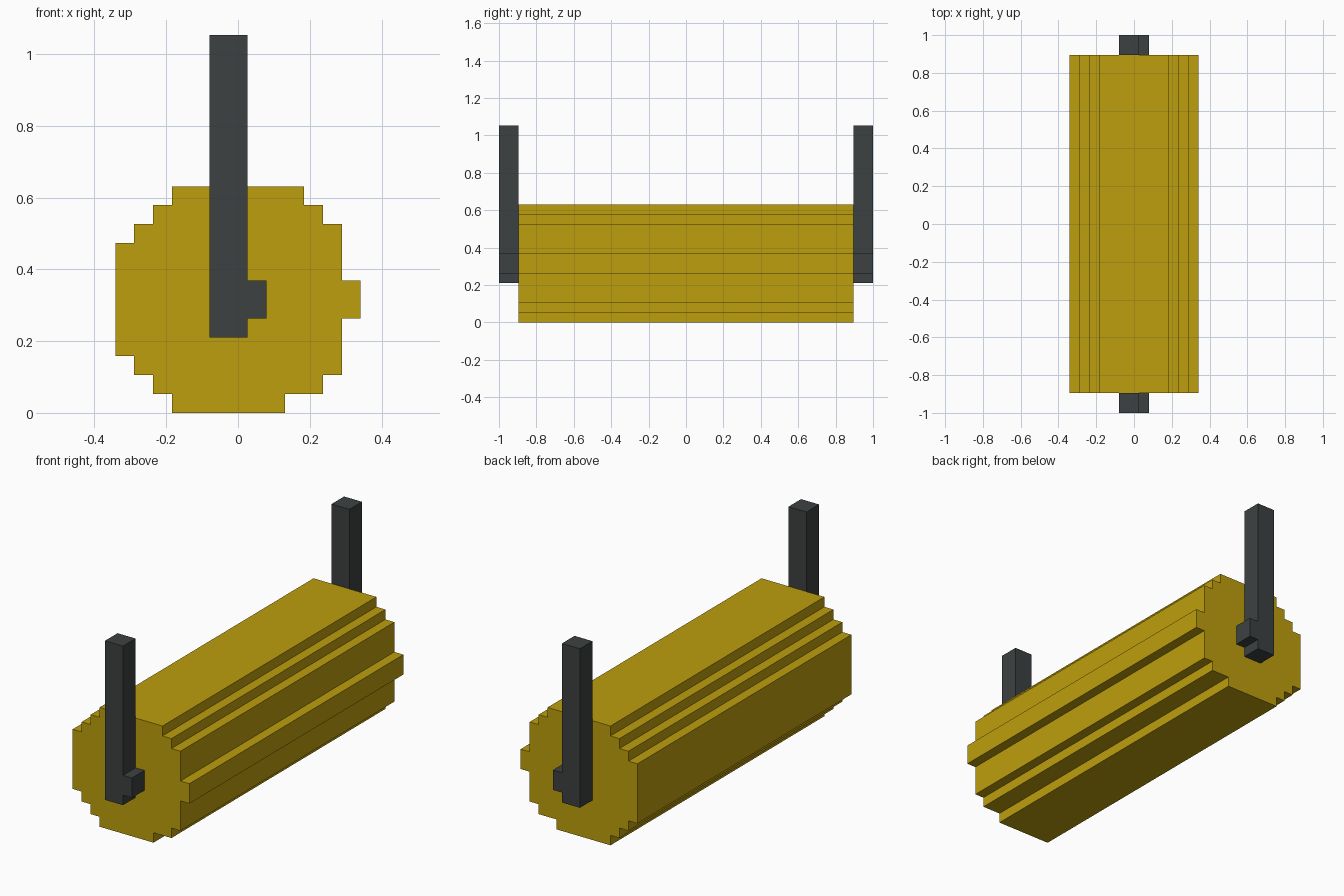
import bpy, bmesh

if "Cube" in bpy.data.objects:
    bpy.data.objects.remove(bpy.data.objects["Cube"])

U = 2 / 38  # one stepped block unit


def material(name, rgb):
    m = bpy.data.materials.new(name)
    m.diffuse_color = (*rgb, 1)
    m.use_nodes = True
    m.node_tree.nodes["Principled BSDF"].inputs["Base Color"].default_value = m.diffuse_color
    return m


def extrude_profile(name, profile, y0, y1, mat):
    """Extrude an (x, z) outline, given in block units, along y."""
    bm = bmesh.new()
    verts = [bm.verts.new(((x - 6.5) * U, y0 * U, z * U)) for x, z in profile]
    face = bm.faces.new(verts)
    ext = bmesh.ops.extrude_face_region(bm, geom=[face])
    moved = [v for v in ext["geom"] if isinstance(v, bmesh.types.BMVert)]
    bmesh.ops.translate(bm, verts=moved, vec=(0, (y1 - y0) * U, 0))
    bmesh.ops.recalc_face_normals(bm, faces=bm.faces)
    mesh = bpy.data.meshes.new(name)
    bm.to_mesh(mesh)
    bm.free()
    mesh.materials.append(mat)
    obj = bpy.data.objects.new(name, mesh)
    bpy.context.collection.objects.link(obj)
    return obj


yellow = material("mustard yellow", (0.51, 0.345, 0.004))
grey = material("dark grey", (0.046, 0.053, 0.053))

# Stepped round roller, with a ridge on its right side
drum = [(3, 0), (9, 0), (9, 1), (11, 1), (11, 2), (12, 2), (12, 5), (13, 5),
        (13, 7), (12, 7), (12, 10), (11, 10), (11, 11), (10, 11), (10, 12),
        (3, 12), (3, 11), (2, 11), (2, 10), (1, 10), (1, 9), (0, 9),
        (0, 3), (1, 3), (1, 2), (2, 2), (2, 1), (3, 1)]
extrude_profile("roller_drum", drum, -17, 17, yellow)

# Upright arm with axle stub at each end
arm = [(5, 4), (7, 4), (7, 5), (8, 5), (8, 7), (7, 7), (7, 20), (5, 20)]
extrude_profile("front_arm", arm, -19, -17, grey)
extrude_profile("back_arm", arm, 17, 19, grey)
